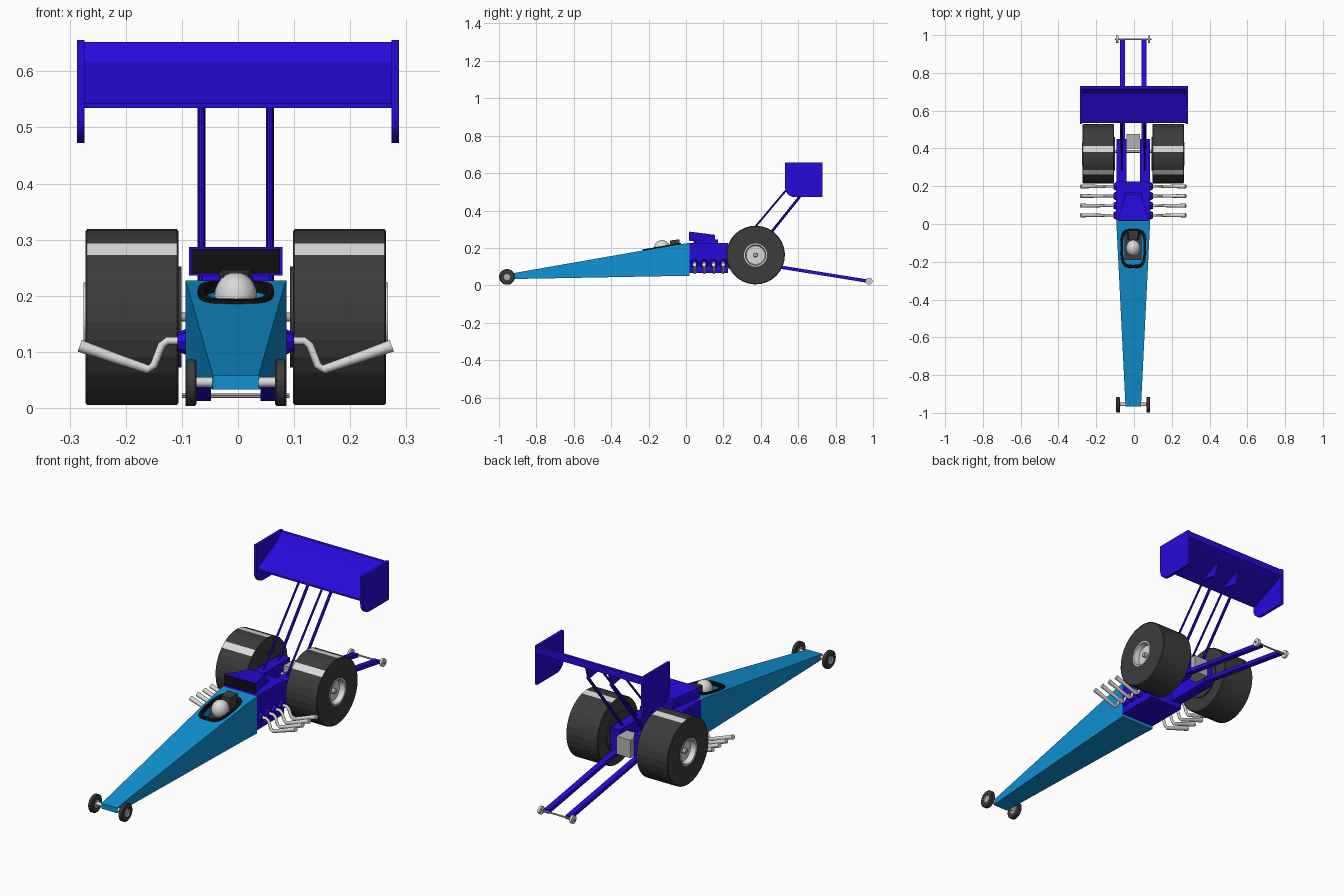
import bpy, bmesh, math
from mathutils import Vector

if "Cube" in bpy.data.objects:
    bpy.data.objects.remove(bpy.data.objects["Cube"], do_unlink=True)

CX = -0.004  # the chassis sits slightly off the wing's centre line


def material(name, rgb):
    m = bpy.data.materials.new(name)
    m.use_nodes = True
    m.diffuse_color = (*rgb, 1)
    m.node_tree.nodes["Principled BSDF"].inputs["Base Color"].default_value = (*rgb, 1)
    return m


BLUE = material("sky blue", (0.005, 0.29, 0.66))
PURPLE = material("deep violet", (0.02, 0.003, 0.7))
RUBBER = material("dark rubber", (0.045, 0.045, 0.045))
BLACK = material("black", (0.005, 0.005, 0.006))
SILVER = material("silver", (0.7, 0.7, 0.7))
GREY = material("grey metal", (0.45, 0.45, 0.45))


def add(name, bm, mats, cx=CX, smooth=False):
    bmesh.ops.remove_doubles(bm, verts=bm.verts, dist=1e-5)
    bmesh.ops.recalc_face_normals(bm, faces=bm.faces)
    me = bpy.data.meshes.new(name)
    bm.to_mesh(me)
    bm.free()
    for m in mats:
        me.materials.append(m)
    ob = bpy.data.objects.new(name, me)
    bpy.context.collection.objects.link(ob)
    ob.location.x = cx
    if smooth:
        bpy.ops.object.select_all(action='DESELECT')
        ob.select_set(True)
        bpy.context.view_layer.objects.active = ob
        bpy.ops.object.shade_smooth_by_angle(angle=math.radians(35))
    return ob


def loft(name, rings, mats, cx=CX, smooth=False, caps=True):
    """Skin a list of equally long closed rings of points."""
    bm = bmesh.new()
    vs = [[bm.verts.new(p) for p in ring] for ring in rings]
    n = len(rings[0])
    for a, b in zip(vs, vs[1:]):
        for i in range(n):
            bm.faces.new((a[i], a[(i + 1) % n], b[(i + 1) % n], b[i]))
    if caps:
        bm.faces.new(vs[0])
        bm.faces.new(vs[-1])
    return add(name, bm, mats, cx, smooth)


def section(y, w, z0, z1, wt=None):
    wt = w if wt is None else wt
    return [(-w, y, z0), (w, y, z0), (wt, y, z1), (-wt, y, z1)]


def box(name, x, y, z, mat):
    rings = [[(a, yy, zz) for yy, zz in ((y[0], z[0]), (y[1], z[0]), (y[1], z[1]), (y[0], z[1]))] for a in x]
    return loft(name, rings, [mat])


def prism(name, pts, x0, x1, mat, cx=CX):
    """Extrude a side profile of (y, z) points along x."""
    return loft(name, [[(x, y, z) for y, z in pts] for x in (x0, x1)], [mat], cx)


def rod(name, path, mat, segs=12):
    """Round tube through (point, radius) pairs, mitred at the bends."""
    pts = [Vector(p) for p, r in path]
    rings = []
    for i, (p, r) in enumerate(path):
        d = (pts[min(i + 1, len(pts) - 1)] - pts[max(i - 1, 0)]).normalized()
        u = d.orthogonal().normalized() if abs(d.y) > 0.9 else d.cross(Vector((0, 1, 0))).normalized()
        v = d.cross(u)
        rings.append([pts[i] + r * (math.cos(t) * u + math.sin(t) * v)
                      for t in (2 * math.pi * k / segs for k in range(segs))])
    return loft(name, rings, [mat], smooth=segs > 4)


def wheel(name, side, centre, profile, mats, segs=30, phase=9, stripes=()):
    """Lathe (x, radius, material) points about the axle; stripes are tread angles in degrees."""
    cy, cz = centre
    bm = bmesh.new()
    angles = [math.radians(phase + 360 * k / segs) for k in range(segs)]
    rings = [[bm.verts.new((side * x, cy - r * math.cos(a), cz + r * math.sin(a))) for a in angles]
             for x, r, m in profile]
    widest = max(r for x, r, m in profile)
    for j in range(len(rings) - 1):
        tread = profile[j][1] == widest == profile[j + 1][1]
        for i in range(segs):
            k = (i + 1) % segs
            f = bm.faces.new((rings[j][i], rings[j][k], rings[j + 1][k], rings[j + 1][i]))
            mid = phase + 360 * (i + 0.5) / segs
            f.material_index = 1 if tread and any(abs(mid - s) < 3 for s in stripes) else profile[j][2]
    return add(name, bm, mats)


# Tapered body with an open cockpit
body = loft("body", [section(-0.965, 0.041, 0.033, 0.058), section(-0.06, 0.086, 0.05, 0.216),
                     section(0.02, 0.09, 0.05, 0.227)], [BLUE])


def top_z(y):
    return 0.058 + (y + 0.965) * 0.1746


def oval(w, l, lift=0.0, flat=None, n=32):
    ring = []
    for k in range(n):
        t = 2 * math.pi * k / n
        c, s = math.cos(t), math.sin(t)
        y = -0.13 + l * math.copysign(abs(s) ** 0.55, s)
        x = w * math.copysign(abs(c) ** 0.55, c) * (1 - 0.6 * max(0, -0.13 - y))
        ring.append((x, y, top_z(y) + lift if flat is None else flat))
    return ring


cutter = loft("cockpit_cutter", [oval(0.058, 0.088, flat=0.12), oval(0.058, 0.088, flat=0.4)], [BLUE])
cutter.hide_render = True
cut = body.modifiers.new("cockpit", 'BOOLEAN')
cut.operation, cut.object, cut.solver = 'DIFFERENCE', cutter, 'EXACT'
bpy.context.view_layer.update()
opened = bpy.data.meshes.new_from_object(body.evaluated_get(bpy.context.evaluated_depsgraph_get()))
body.modifiers.clear()
body.data = opened
bpy.data.objects.remove(cutter, do_unlink=True)

# Cockpit rim, headrest, seat and driver
loft("cockpit_rim", [oval(0.069, 0.104, -0.003), oval(0.067, 0.102, 0.006), oval(0.055, 0.086, 0.006),
                     oval(0.055, 0.086, -0.012)], [BLACK], caps=False)
loft("headrest", [section(-0.085, 0.03, 0.15, 0.24, 0.022), section(-0.035, 0.038, 0.15, 0.246, 0.028)], [RUBBER])
box("seat", (-0.045, 0.045), (-0.19, -0.05), (0.125, 0.165), RUBBER)
bm = bmesh.new()
bmesh.ops.create_uvsphere(bm, u_segments=20, v_segments=12, radius=1)
for v in bm.verts:
    v.co = (v.co.x * 0.038, -0.128 + v.co.y * 0.043, 0.2 + v.co.z * 0.042)
add("helmet", bm, [SILVER], smooth=True)

# Engine, blower and intake scoop
loft("engine_block", [section(0.02, 0.09, 0.065, 0.227), section(0.225, 0.09, 0.065, 0.227)], [PURPLE])
loft("blower", [section(0.04, 0.06, 0.22, 0.25), section(0.17, 0.045, 0.22, 0.245)], [PURPLE])
loft("intake_scoop", [section(0.02, 0.083, 0.236, 0.287), section(0.155, 0.04, 0.236, 0.27)], [PURPLE])
loft("scoop_opening", [section(0.016, 0.079, 0.24, 0.283), section(0.021, 0.079, 0.24, 0.283)], [BLACK])

for s, side in ((1, "left"), (-1, "right")):
    # Exhaust ports and flared pipes
    for i in range(4):
        y = 0.046 + 0.051 * i
        rod(f"{side}_exhaust_port_{i}", [((s * 0.085, y, 0.118), 0.025), ((s * 0.104, y, 0.118), 0.016)], PURPLE, 8)
        rod(f"{side}_exhaust_pipe_{i}", [((s * 0.09, y, 0.12), 0.007), ((s * 0.122, y, 0.12), 0.007),
                                         ((s * 0.132, y, 0.112), 0.007), ((s * 0.146, y, 0.076), 0.007),
                                         ((s * 0.157, y, 0.069), 0.008), ((s * 0.21, y, 0.087), 0.009),
                                         ((s * 0.278, y, 0.111), 0.011)], SILVER)
    # Rear frame rail
    box(f"{side}_rear_rail", sorted((s * 0.036, s * 0.088)), (0.22, 0.45), (0.09, 0.215), PURPLE)
    # Wing struts
    rod(f"{side}_front_strut", [((s * 0.061, 0.25, 0.17), 0.005), ((s * 0.061, 0.57, 0.55), 0.005)], PURPLE, 8)
    rod(f"{side}_rear_strut", [((s * 0.061, 0.365, 0.17), 0.007), ((s * 0.061, 0.66, 0.539), 0.007)], PURPLE, 8)
    prism(f"{side}_wing_gusset", [(0.56, 0.546), (0.655, 0.53), (0.68, 0.605)], s * 0.057, s * 0.065, PURPLE)
    # Wheelie bar and its roller
    prism(f"{side}_wheelie_bar", [(0.24, 0.131), (0.975, 0.013), (0.975, 0.031), (0.24, 0.149)],
          s * 0.044, s * 0.07, PURPLE)
    wheel(f"{side}_wheelie_roller", s, (0.978, 0.022),
          [(0.078, 0, 0), (0.078, 0.019, 0), (0.09, 0.019, 0), (0.09, 0, 0)], [SILVER], 16)
    # Wide rear wheel with two painted tread stripes
    wheel(f"{side}_rear_wheel", s, (0.372, 0.162),
          [(0.097, 0, 0), (0.097, 0.09, 0), (0.102, 0.09, 0), (0.102, 0.153, 0), (0.105, 0.157, 0),
           (0.265, 0.157, 0), (0.268, 0.153, 0), (0.268, 0.062, 1), (0.271, 0.062, 1), (0.271, 0.055, 1),
           (0.245, 0.05, 1), (0.245, 0.012, 2), (0.26, 0.01, 2), (0.26, 0, 2)],
          [RUBBER, SILVER, GREY], stripes=(51, 99))
    # Small front wheel
    wheel(f"{side}_front_wheel", s, (-0.957, 0.045),
          [(0.07, 0, 2), (0.07, 0.018, 0), (0.07, 0.038, 0), (0.073, 0.042, 0), (0.087, 0.042, 0),
           (0.09, 0.038, 0), (0.09, 0.02, 2), (0.085, 0.018, 2), (0.085, 0, 2)],
          [RUBBER, SILVER, GREY], 24)
    # Wing end plate with a rounded lower front corner
    corner = [(0.58 - 0.05 * math.cos(t), 0.522 - 0.05 * math.sin(t))
              for t in (math.pi / 2 * k / 8 for k in range(9))]
    prism(f"{side}_wing_end_plate", corner + [(0.73, 0.472), (0.73, 0.656), (0.53, 0.656)],
          s * 0.274, s * 0.287, PURPLE, 0)

# Rear wing with an upturned trailing flap
prism("rear_wing", [(0.535, 0.535), (0.535, 0.543), (0.69, 0.618), (0.715, 0.652), (0.73, 0.652),
                    (0.73, 0.62), (0.7, 0.604)], -0.276, 0.276, PURPLE, 0)

# Axles and gearbox
rod("front_axle", [((-0.075, -0.955, 0.046), 0.009), ((0.075, -0.955, 0.046), 0.009)], SILVER)
rod("rear_axle", [((-0.11, 0.385, 0.162), 0.008), ((0.11, 0.385, 0.162), 0.008)], GREY)
rod("wheelie_axle", [((-0.096, 0.978, 0.022), 0.004), ((0.096, 0.978, 0.022), 0.004)], GREY, 8)
box("gearbox", (-0.037, 0.037), (0.4, 0.477), (0.11, 0.195), GREY)
